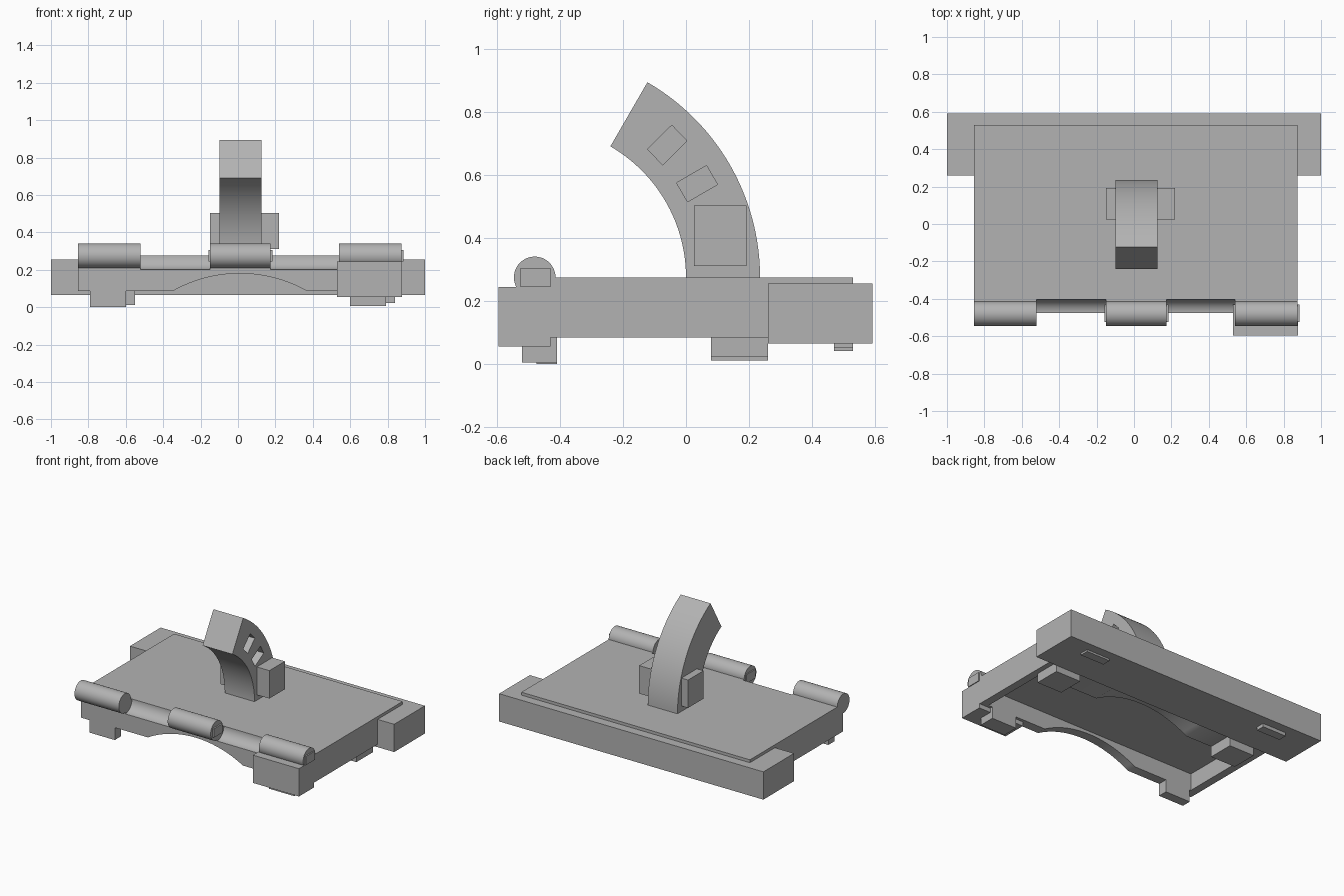
import bpy, bmesh, math
from mathutils import Vector

if "Cube" in bpy.data.objects:
    bpy.data.objects.remove(bpy.data.objects["Cube"])

grey = bpy.data.materials.new("plain_grey")
grey.diffuse_color = (0.45, 0.45, 0.45, 1)
grey.use_nodes = True
grey.node_tree.nodes["Principled BSDF"].inputs["Base Color"].default_value = grey.diffuse_color


def prism(name, pts, axis, a, b):
    """Extrude a 2D profile along x (pts are y,z) or along y (pts are x,z)."""
    def place(p, d):
        return Vector((d, p[0], p[1])) if axis == 'x' else Vector((p[0], d, p[1]))
    bm = bmesh.new()
    face = bm.faces.new([bm.verts.new(place(p, a)) for p in pts])
    ext = bmesh.ops.extrude_face_region(bm, geom=[face])
    step = Vector((b - a, 0, 0)) if axis == 'x' else Vector((0, b - a, 0))
    bmesh.ops.translate(bm, vec=step,
                        verts=[v for v in ext['geom'] if isinstance(v, bmesh.types.BMVert)])
    bmesh.ops.recalc_face_normals(bm, faces=bm.faces)
    mesh = bpy.data.meshes.new(name)
    bm.to_mesh(mesh)
    bm.free()
    mesh.materials.append(grey)
    obj = bpy.data.objects.new(name, mesh)
    bpy.context.collection.objects.link(obj)
    return obj


def box(name, x0, x1, y0, y1, z0, z1):
    return prism(name, [(x0, z0), (x1, z0), (x1, z1), (x0, z1)], 'y', y0, y1)


def arc(cx, cy, r, a0, a1, n):
    return [(cx + r * math.cos(math.radians(a0 + (a1 - a0) * i / n)),
             cy + r * math.sin(math.radians(a0 + (a1 - a0) * i / n))) for i in range(n + 1)]


def cut(obj, cutter):
    mod = obj.modifiers.new("cut", 'BOOLEAN')
    mod.operation, mod.solver, mod.object = 'DIFFERENCE', 'EXACT', cutter
    bpy.context.view_layer.objects.active = obj
    bpy.ops.object.modifier_apply(modifier=mod.name)
    bpy.data.objects.remove(cutter)


# Main plate, with a shallow arch along its lower edge
half, rise = 0.36, 0.095
rad = (half ** 2 + rise ** 2) / (2 * rise)
ang = math.degrees(math.asin(half / rad))
arch = arc(0.01, 0.18 - rad, rad, 90 + ang, 90 - ang, 24)
body = prism("main_plate", [(-0.855, 0.275), (-0.855, 0.085)] + arch
             + [(0.875, 0.085), (0.875, 0.275)], 'y', -0.475, 0.53)
# Hollow underside between the front wall and the rear crossbar
cut(body, box("cavity_cutter", -0.80, 0.82, -0.41, 0.08, 0.0, 0.2))
# Rounded grooves between the hinge barrels
for x0, x1 in ((-0.52, -0.15), (0.175, 0.54)):
    cut(body, prism("groove_cutter", arc(-0.478, 0.275, 0.075, 0, 352.5, 47), 'x', x0, x1))

# Hinge barrels with end bosses
for i, (x0, x1) in enumerate(((-0.855, -0.52), (-0.15, 0.175), (0.54, 0.875))):
    prism(f"hinge_barrel_{i}", arc(-0.48, 0.275, 0.066, 0, 352.5, 47), 'x', x0, x1)
box("middle_barrel_boss", -0.158, 0.185, -0.525, -0.43, 0.245, 0.305)
box("right_barrel_boss", 0.80, 0.884, -0.525, -0.43, 0.245, 0.305)

# Rear slab and the block at the front right
box("rear_slab", -1.0, 1.0, 0.26, 0.592, 0.065, 0.255)
box("front_block", 0.53, 0.878, -0.595, -0.43, 0.055, 0.245)

# Feet and small tabs underneath
box("front_left_foot", -0.79, -0.60, -0.4751, -0.4099, 0.0, 0.2)
box("front_right_foot", 0.60, 0.79, -0.52, -0.41, 0.005, 0.2)
box("rear_left_foot", -0.74, -0.55, 0.08, 0.26, 0.012, 0.15)
box("rear_right_foot", 0.65, 0.84, 0.08, 0.26, 0.022, 0.15)
box("left_tab", -0.77, -0.59, 0.47, 0.53, 0.042, 0.1)
box("right_tab", 0.64, 0.82, 0.47, 0.53, 0.052, 0.1)

# Curved arm with two square pockets on its right side
arm = prism("curved_arm", arc(-0.48, 0.275, 0.48, 0, 60, 32)
            + arc(-0.48, 0.275, 0.715, 60, 0, 32), 'x', -0.10, 0.125)
pockets = ([(-0.122, 0.682), (-0.045, 0.758), (0.003, 0.708), (-0.074, 0.632)],
           [(-0.03, 0.575), (0.065, 0.63), (0.10, 0.57), (0.005, 0.515)])
for p in pockets:
    cut(arm, prism("pocket_cutter", p, 'x', 0.02, 0.2))

# Cross block through the foot of the arm
box("arm_cross_block", -0.15, 0.22, 0.025, 0.192, 0.312, 0.503)

# Smooth the curved faces, keep the hard edges
bpy.ops.object.select_all(action='DESELECT')
for o in bpy.context.scene.objects:
    o.select_set(True)
bpy.context.view_layer.objects.active = body
bpy.ops.object.shade_smooth_by_angle(angle=math.radians(30))
